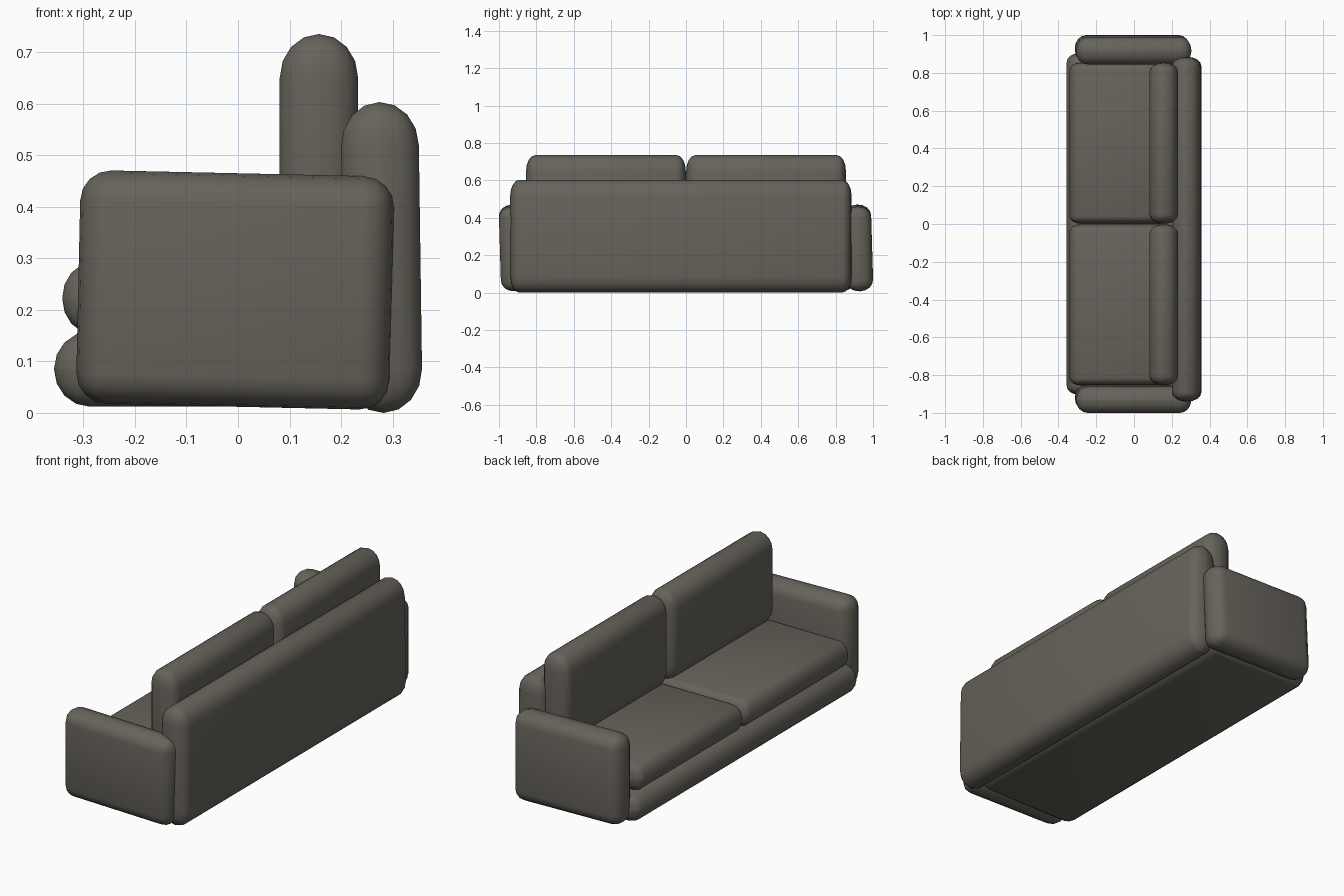
import bpy
import bmesh
from mathutils import Vector

if "Cube" in bpy.data.objects:
    bpy.data.objects.remove(bpy.data.objects["Cube"], do_unlink=True)

# Single upholstery colour
fabric = bpy.data.materials.new("grey_brown_fabric")
fabric.use_nodes = True
colour = (0.135, 0.125, 0.104, 1)
fabric.diffuse_color = colour
bsdf = fabric.node_tree.nodes["Principled BSDF"]
bsdf.inputs["Base Color"].default_value = colour
bsdf.inputs["Roughness"].default_value = 0.9


def cushion(name, low, high, radii, tilt=(0, 0, 0)):
    """Padded block between two corners, with its own rounding on each axis."""
    low, high, radii = Vector(low), Vector(high), Vector(radii)
    size = high - low
    bm = bmesh.new()
    bmesh.ops.create_cube(bm, size=1)
    # Bevel in a space where every rounding is one unit, then stretch back
    bmesh.ops.scale(bm, vec=[s / r for s, r in zip(size, radii)], verts=bm.verts)
    bmesh.ops.bevel(bm, geom=bm.edges[:], offset=0.995, segments=4,
                    profile=0.5, affect='EDGES')
    bmesh.ops.scale(bm, vec=radii, verts=bm.verts)
    mesh = bpy.data.meshes.new(name)
    bm.to_mesh(mesh)
    bm.free()
    mesh.materials.append(fabric)
    mesh.shade_smooth()
    obj = bpy.data.objects.new(name, mesh)
    obj.location = (low + high) / 2
    obj.rotation_euler = tilt
    bpy.context.collection.objects.link(obj)
    return obj


# Base and backrest
cushion("base", (-0.357, -0.905, 0.012), (0.26, 0.905, 0.158), (0.07, 0.05, 0.073))
cushion("backrest", (0.203, -0.94, 0.0), (0.354, 0.885, 0.603),
        (0.0755, 0.05, 0.085), (0, -0.014, 0))

# Seat and back cushions, one pair on each side of the centre
for side, start, end in (("right", -0.855, -0.001), ("left", 0.001, 0.855)):
    cushion(side + "_seat_cushion", (-0.341, start, 0.153), (0.2, end, 0.292),
            (0.06, 0.04, 0.069))
    cushion(side + "_back_cushion", (0.081, start, 0.27), (0.233, end, 0.735),
            (0.076, 0.05, 0.085))

# Slightly slumped armrests
for side, start, end in (("right", -0.995, -0.855), ("left", 0.85, 0.995)):
    cushion(side + "_armrest", (-0.31, start, 0.012), (0.3, end, 0.465),
            (0.06, 0.07, 0.06), (0.03, 0.022, 0))
